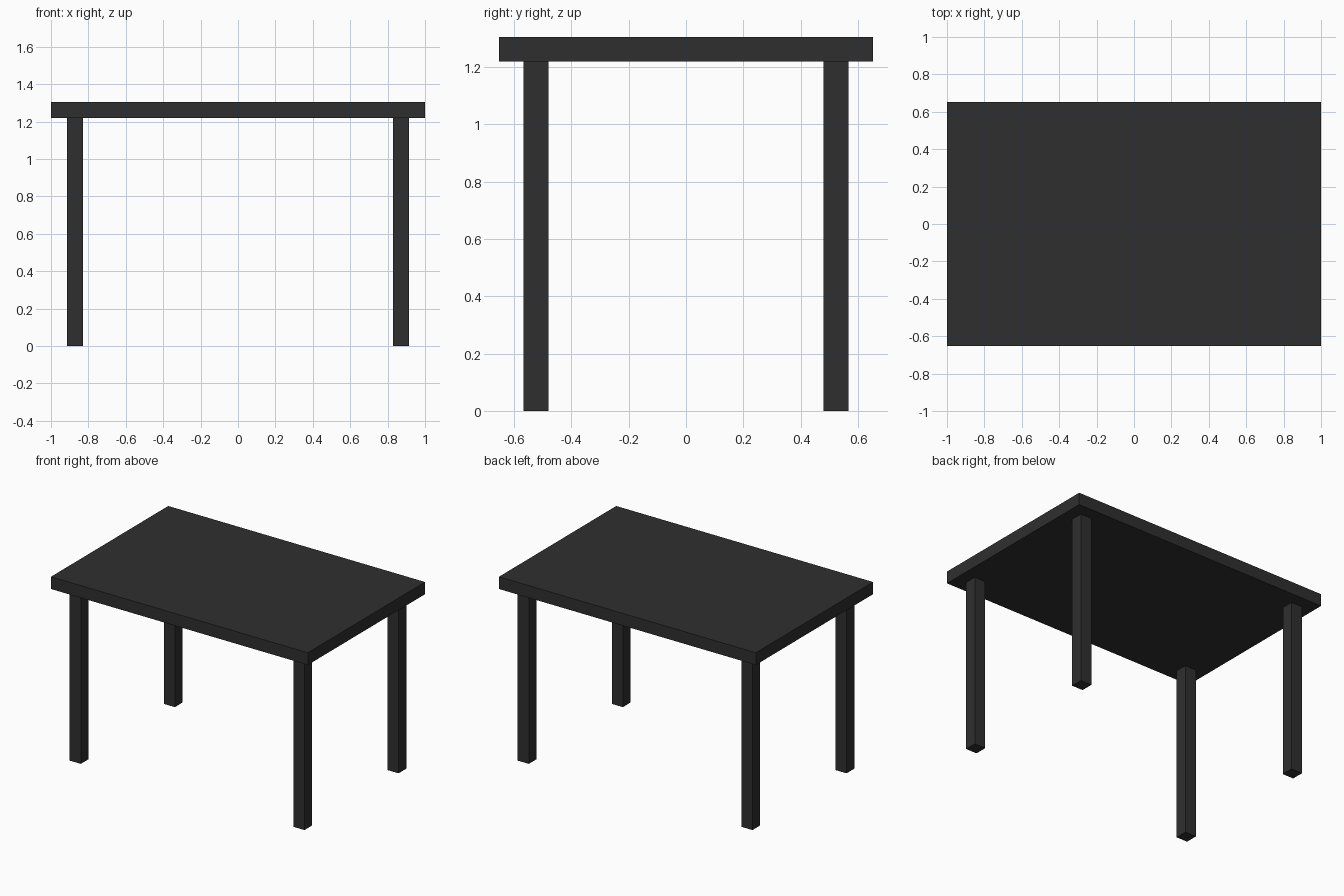
import bpy

if "Cube" in bpy.data.objects:
    bpy.data.objects.remove(bpy.data.objects["Cube"])

TOP_X, TOP_Y = 1.0, 0.652        # half sizes of the top
HEIGHT, UNDERSIDE = 1.304, 1.218
LEG = 0.086                      # leg width, also the inset from the edge

black = bpy.data.materials.new("charcoal black")
black.diffuse_color = (0.028, 0.028, 0.028, 1.0)
black.use_nodes = True
black.node_tree.nodes["Principled BSDF"].inputs["Base Color"].default_value = black.diffuse_color


def box(name, size, centre):
    bpy.ops.mesh.primitive_cube_add(size=1, location=centre)
    obj = bpy.context.object
    obj.name = name
    obj.scale = size
    bpy.ops.object.transform_apply(location=False, rotation=False, scale=True)
    obj.data.materials.append(black)
    return obj


# Slab top
box("table_top", (2 * TOP_X, 2 * TOP_Y, HEIGHT - UNDERSIDE),
    (0, 0, (HEIGHT + UNDERSIDE) / 2))

# Four square legs, inset from the corners
leg_x = TOP_X - 1.5 * LEG
leg_y = TOP_Y - 1.5 * LEG
for y_name, sy in (("front", -1), ("back", 1)):
    for x_name, sx in (("left", -1), ("right", 1)):
        box(f"{y_name}_{x_name}_leg", (LEG, LEG, UNDERSIDE),
            (sx * leg_x, sy * leg_y, UNDERSIDE / 2))
